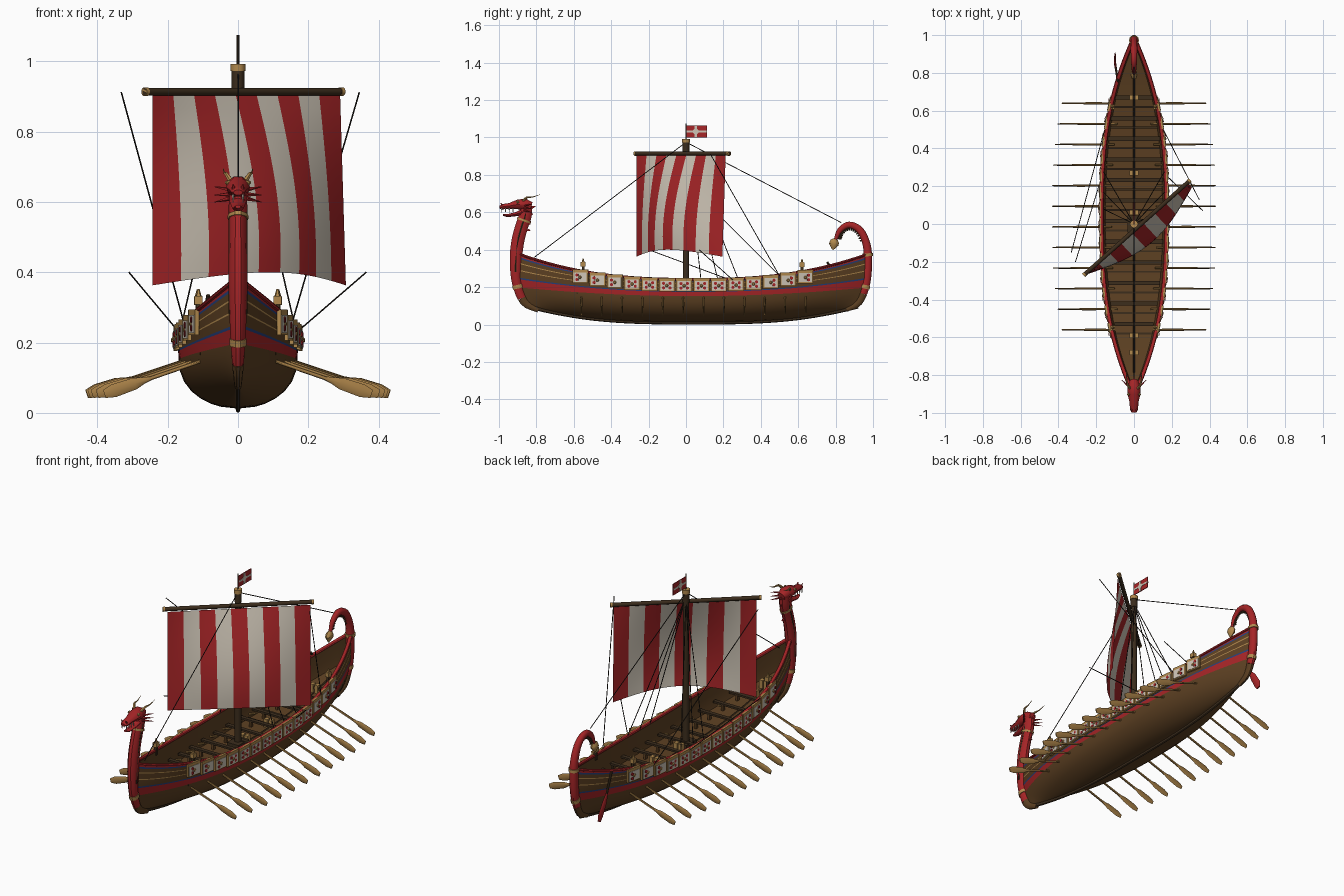
import bpy, bmesh, math
from mathutils import Vector as V, Matrix as M

if "Cube" in bpy.data.objects:
    bpy.data.objects.remove(bpy.data.objects["Cube"])

COLOURS = {
    "hull_brown": (0.108, 0.051, 0.016), "dark_wood": (0.045, 0.026, 0.012),
    "red": (0.38, 0.018, 0.02), "sail_white": (0.62, 0.56, 0.47),
    "gold": (0.44, 0.25, 0.075), "blue": (0.02, 0.05, 0.19),
    "oar_tan": (0.37, 0.205, 0.06), "rope_black": (0.018, 0.014, 0.011)}
NAMES = list(COLOURS)
for n, c in COLOURS.items():
    bpy.data.materials.new(n).diffuse_color = (*c, 1)
BROWN, DARK, RED, WHITE, GOLD, BLUE, TAN, ROPE = range(8)


class Part:
    """Collects pieces of geometry into one named object."""
    def __init__(self, name):
        self.name, self.bm = name, bmesh.new()

    def sweep(self, pts, radii, mat, n=8, ref=(1, 0, 0)):
        """Elliptical tube; radii = one number or (side, normal) per point."""
        pts, bm, rings = [V(p) for p in pts], self.bm, []
        if not isinstance(radii, list):
            radii = [(radii, radii)] * len(pts)
        for i, p in enumerate(pts):
            t = (pts[min(i + 1, len(pts) - 1)] - pts[max(i - 1, 0)]).normalized()
            r = V(ref) if abs(V(ref).dot(t)) < 0.95 else V((0, 0, 1))
            side = (r - t * r.dot(t)).normalized()
            nor = t.cross(side)
            a, b = radii[i]
            rings.append([bm.verts.new(p + side * a * math.cos(k * math.tau / n)
                          + nor * b * math.sin(k * math.tau / n)) for k in range(n)])
        faces = [bm.faces.new((r0[k], r0[(k + 1) % n], r1[(k + 1) % n], r1[k]))
                 for r0, r1 in zip(rings, rings[1:]) for k in range(n)]
        faces += [bm.faces.new(rings[0][::-1]), bm.faces.new(rings[-1])]
        for f in faces:
            f.material_index = mat

    def box(self, c, size, mat, yaw=0.0):
        mx = M.Translation(c) @ M.Rotation(yaw, 4, 'Z') @ M.Diagonal((*size, 1))
        for v in bmesh.ops.create_cube(self.bm, size=1, matrix=mx)['verts']:
            for f in v.link_faces:
                f.material_index = mat

    def grid(self, fn, us, vs, matfn):
        rows = [[self.bm.verts.new(fn(u, v)) for u in us] for v in vs]
        for j in range(len(vs) - 1):
            for i in range(len(us) - 1):
                f = self.bm.faces.new((rows[j][i], rows[j][i + 1], rows[j + 1][i + 1], rows[j + 1][i]))
                f.material_index = matfn((us[i] + us[i + 1]) / 2, (vs[j] + vs[j + 1]) / 2)

    def done(self, smooth=True):
        bmesh.ops.recalc_face_normals(self.bm, faces=self.bm.faces)
        me = bpy.data.meshes.new(self.name)
        self.bm.to_mesh(me)
        self.bm.free()
        for n in NAMES:
            me.materials.append(bpy.data.materials[n])
        ob = bpy.data.objects.new(self.name, me)
        bpy.context.collection.objects.link(ob)
        if smooth:
            bpy.ops.object.select_all(action='DESELECT')
            ob.select_set(True)
            bpy.context.view_layer.objects.active = ob
            bpy.ops.object.shade_smooth_by_angle(angle=math.radians(40))


def curve(pts, sub=4):
    """Catmull-Rom through a few points (any dimension)."""
    p = [V(q) for q in pts]
    p = [2 * p[0] - p[1]] + p + [2 * p[-1] - p[-2]]
    out = []
    for i in range(1, len(p) - 2):
        for k in range(sub):
            t = k / sub
            out.append(0.5 * (2 * p[i] + (p[i + 1] - p[i - 1]) * t
                       + (2 * p[i - 1] - 5 * p[i] + 4 * p[i + 1] - p[i + 2]) * t * t
                       + (3 * p[i] - p[i - 1] - 3 * p[i + 1] + p[i + 2]) * t ** 3))
    return out + [p[-2]]


def lin(a, b, n):
    return [a + (b - a) * i / n for i in range(n + 1)]


# Hull shape: s runs bow (-1) to stern (1), u runs keel (0), belt (1), rim (2)
def width(s): return 0.006 + 0.163 * max(0, 1 - abs(s) ** 2.6)
def keel_z(s): return 0.012 + 0.085 * abs(s) ** 3
def belt_z(s): return 0.152 + 0.045 * s * s
def rim_z(s): return 0.242 + 0.138 * abs(s) ** 2.5
def to_s(y): return (y - 0.04) / 0.94


def hull_pt(s, u, side=1, inset=0.0):
    k, b, r = keel_z(s), belt_z(s), rim_z(s)
    z = k + (b - k) * u if u < 1 else b + (r - b) * (u - 1)
    f = (1 - (1 - u) ** 2.2) ** (0.5 + 0.4 * s * s) if u < 1 else 1 + 0.03 * (u - 1)
    half = 0.86 + 0.08 * min(1, max(0, (z - 0.05) / 0.2))
    return V((side * max(0, width(s) * f - inset), 0.04 + s * half, z))


BANDS = [(1, BROWN), (1.25, RED), (1.3, BLUE), (1.5, BROWN), (1.53, GOLD),
         (1.71, BROWN), (1.74, GOLD), (1.86, BROWN), (1.91, BLUE), (2, RED)]
LEVELS = [0, 0.04, 0.1, 0.2, 0.35, 0.55, 0.78] + [b for b, _ in BANDS]
S = lin(-1, 1, 48)
hull, lining, rim = Part("hull"), Part("hull_lining"), Part("gunwale")
for sd in (-1, 1):
    hull.grid(lambda s, u: hull_pt(s, u, sd), S, LEVELS,
              lambda s, u: next(m for b, m in BANDS if u <= b))
    lining.grid(lambda s, u: hull_pt(s, u, sd, 0.011), S, [0.5, 1, 1.5, 2], lambda s, u: BROWN)
    rim.sweep([hull_pt(s, 2, sd, 0.003) for s in S], [(0.011, 0.007)] * len(S), RED)
bmesh.ops.remove_doubles(hull.bm, verts=hull.bm.verts, dist=0.0002)
for p in (hull, lining, rim):
    p.done()

keel = Part("keel")
keel.sweep([hull_pt(s, 0) for s in S], [(0.007, 0.012)] * len(S), DARK)
keel.done()

# Deck with plank seams, ribs and rowing benches
OAR_Y = [-0.56 + 0.109 * i for i in range(12)]
def deck_z(s): return 0.125 + 0.12 * abs(s) ** 2.5
deck = Part("deck")
deck.grid(lambda s, x: V((x * (width(s) - 0.008), 0.04 + s * 0.93, deck_z(s))),
          S, [-1, 1], lambda s, x: BROWN)
deck.sweep([(0, 0.04 + s * 0.9, deck_z(s) + 0.001) for s in S[2:-2]], 0.004, DARK, 4)
deck.done(False)
bench = Part("benches")
for y in OAR_Y:
    s = to_s(y)
    bench.box((0, y + 0.03, deck_z(s) + 0.035), (2 * width(s) - 0.03, 0.022, 0.01), DARK)
    bench.box((0, y - 0.02, deck_z(s) + 0.004), (2 * width(s) - 0.02, 0.01, 0.008), DARK)
    for sd in (-1, 1):
        bench.box((sd * width(s) * 0.5, y + 0.03, deck_z(s) + 0.015), (0.012, 0.016, 0.03), BROWN)
bench.done(False)
fit = Part("deck_fittings")
for y in (-0.68, -0.59, 0.06, 0.27, 0.67):
    for x in (-0.014, 0.014):
        fit.box((x, y, deck_z(to_s(y)) + 0.025), (0.02, 0.026, 0.045), GOLD)
fit.box((0, 0, 0.14), (0.07, 0.09, 0.04), DARK)
# Corner posts with gold heads
for sd in (-1, 1):
    for y in (-0.55, 0.62):
        x, z = sd * (width(to_s(y)) - 0.008), rim_z(to_s(y)) - 0.006
        fit.box((x, y, z + 0.02), (0.014, 0.014, 0.07), DARK)
        fit.box((x, y, z + 0.042), (0.022, 0.026, 0.024), GOLD)
        fit.sweep([(x, y, z + 0.052), (x, y, z + 0.074)], [(0.009, 0.009), (0.003, 0.003)], GOLD, 6)
fit.done(False)

# Shields and oars on both sides
shields, oars = Part("shields"), Part("oars")
for sd in (-1, 1):
    for i in range(14):
        y = -0.565 + 0.0925 * i
        s = to_s(y)
        slope = (width(s + 0.02) - width(s - 0.02)) / 0.0376
        yaw, z, x = -sd * math.atan(slope), rim_z(s) - 0.03, width(s) + 0.009
        out = V((sd, -slope, 0)).normalized()
        c = V((sd * x, y, z))
        shields.box(c, (0.011, 0.085, 0.072), GOLD, yaw)
        shields.box(c + out * 0.005 - V((0, 0, 0.005)), (0.005, 0.07, 0.05), WHITE, yaw)
        for ang in range(4):
            a = math.radians(45 + 90 * ang)
            q = c + out * 0.008 + V((0, math.cos(a) * 0.024, math.sin(a) * 0.017 - 0.005))
            shields.sweep([q - out * 0.002, q + out * 0.001], 0.009, RED, 6)
        q = c - V((0, 0, 0.005))
        shields.sweep([q + out * 0.005, q + out * 0.012], [(0.011, 0.011), (0.005, 0.005)], GOLD, 8)
    for y in OAR_Y:
        h = width(to_s(y))
        prof = [(-0.05, 0.005, 0.005), (0.13, 0.006, 0.006), (0.15, 0.005, 0.009),
                (0.175, 0.004, 0.017), (0.235, 0.004, 0.019), (0.262, 0.003, 0.012)]
        oars.sweep([(sd * (h + d), y, 0.143 - 0.34 * d) for d, _, _ in prof],
                   [(a, b) for _, a, b in prof], TAN, 8, (0, 1, 0))
shields.done(False)
oars.done()


# Stem posts: rows of y, z, half width, half depth; brown below split, red above
def stem(name, rows, split):
    r = curve(rows)
    p = Part(name)
    low = max(i for i, q in enumerate(r[:len(r) // 2]) if q[1] < split)
    for part, m in ((r[:low + 1], BROWN), (r[low:], RED)):
        p.sweep([(0, q[0], q[1]) for q in part], [(q[2], q[3]) for q in part], m, 10)
    return p, r


def collar(p, path, k, grow):
    a, b = path[k], path[k].lerp(path[k + 1], 0.7)
    p.sweep([(0, a[0], a[1]), (0, b[0], b[1])], [(a[2] + grow, a[3] + grow)] * 2, GOLD, 10)


neck, path = stem("bow_neck", [(-0.79, 0.075, 0.01, 0.012), (-0.865, 0.12, 0.015, 0.022),
    (-0.905, 0.22, 0.022, 0.026), (-0.91, 0.34, 0.026, 0.034), (-0.9, 0.44, 0.026, 0.036),
    (-0.88, 0.52, 0.025, 0.036), (-0.86, 0.58, 0.026, 0.036), (-0.855, 0.63, 0.026, 0.034)], 0.16)
grooves = path[10:-3]
for x in (-1.25, 1.25):   # dark grooves along the neck
    neck.sweep([(x * 0.018, q[0], q[1]) for q in grooves], [(0.004, 0.006)] * len(grooves), DARK, 6)
collar(neck, path, 7, 0.004)
collar(neck, path, 22, 0.004)
neck.done()

head = Part("dragon_head")
head.sweep([(0, -0.825, 0.635), (0, -0.86, 0.642), (0, -0.9, 0.642), (0, -0.945, 0.634), (0, -0.98, 0.63), (0, -0.997, 0.627)],
           [(0.02, 0.02), (0.034, 0.033), (0.034, 0.027), (0.023, 0.016), (0.022, 0.015), (0.013, 0.008)], RED, 10)
head.sweep([(0, -0.86, 0.605), (0, -0.91, 0.59), (0, -0.955, 0.582), (0, -0.978, 0.587)],
           [(0.024, 0.018), (0.02, 0.011), (0.016, 0.008), (0.008, 0.005)], RED, 8)
for sd in (-1, 1):
    horn = curve([(sd * 0.02, -0.87, 0.66), (sd * 0.034, -0.85, 0.68), (sd * 0.038, -0.82, 0.682), (sd * 0.042, -0.78, 0.695)], 3)
    head.sweep(horn, [(0.008 * (1 - i / 10),) * 2 for i in range(len(horn))], GOLD, 6)
    head.sweep([(sd * 0.026, -0.9, 0.654), (sd * 0.035, -0.905, 0.656)], [(0.009, 0.009), (0.004, 0.004)], GOLD, 8)
    for z in (0.6, 0.62, 0.643):  # cheek spikes
        head.sweep([(sd * 0.024, -0.865, 0.61 + (z - 0.6) * 0.6), (sd * 0.066, -0.825, z)], [(0.007, 0.007), (0.001, 0.001)], RED, 5)
    for y in (-0.985, -0.965, -0.945, -0.925):  # fangs
        head.sweep([(sd * 0.014, y, 0.622), (sd * 0.014, y, 0.598)], [(0.004, 0.004), (0.001, 0.001)], WHITE, 5)
    head.sweep([(sd * 0.012, -0.982, 0.636), (sd * 0.014, -0.99, 0.65)], [(0.006, 0.006), (0.002, 0.002)], RED, 6)
for z in (0.5, 0.54, 0.58, 0.62):  # mane
    head.sweep([(0, -0.842, z), (0, -0.805 - (0.62 - z) * 0.3, z + 0.012)], [(0.006, 0.014), (0.001, 0.002)], RED, 6)
head.done()

# Stern post curling forward over the deck
stern, path = stem("stern_curl", [(0.86, 0.08, 0.01, 0.012), (0.925, 0.12, 0.015, 0.02),
    (0.962, 0.22, 0.02, 0.024), (0.972, 0.34, 0.022, 0.024), (0.965, 0.43, 0.02, 0.022),
    (0.93, 0.505, 0.018, 0.02), (0.872, 0.533, 0.016, 0.018), (0.823, 0.505, 0.013, 0.015),
    (0.8, 0.455, 0.009, 0.01)], 0.17)
ctr = V((0, 0.875, 0.44))
for q in path[17:-1]:       # inner crest
    b = V((0, q[0], q[1]))
    d = (ctr - b).normalized()
    stern.sweep([b + d * 0.01, b + d * 0.03], [(0.006, 0.009), (0.002, 0.003)], DARK, 5)
collar(stern, path, 7, 0.004)
collar(stern, path, 13, 0.005)
stern.sweep([(0, 0.802, 0.46), (0, 0.795, 0.445), (0, 0.79, 0.428), (0, 0.785, 0.4)],
            [(0.006, 0.008), (0.016, 0.024), (0.018, 0.026), (0.003, 0.004)], GOLD, 8)
stern.done()

# Steering oar
rud = Part("steering_oar")
rud.sweep([(-0.085, 0.755, 0.335), (-0.097, 0.83, 0.2)], 0.006, DARK, 8)
rud.sweep([(-0.097, 0.825, 0.21), (-0.1, 0.85, 0.17), (-0.1, 0.885, 0.11), (-0.1, 0.895, 0.085)],
          [(0.005, 0.008), (0.006, 0.02), (0.005, 0.023), (0.004, 0.014)], RED, 8)
rud.done()

# Mast, yard and flag
mast = Part("mast")
mast.sweep([(0, 0, 0.1), (0, 0, 0.93)], [(0.018, 0.018), (0.014, 0.014)], DARK, 12)
mast.sweep([(0, 0, 0.925), (0, 0, 0.974)], 0.018, DARK, 12)
mast.sweep([(0, 0, 0.973), (0, 0, 0.993)], 0.021, GOLD, 12)
mast.sweep([(0, 0, 0.98), (0, 0, 1.075)], 0.004, DARK, 6)
N = V((0.68, -0.735, 0))
A, B = V((-0.267, -0.272, 0.914)), V((0.298, 0.232, 0.914))
mast.sweep([A, B], 0.011, DARK, 10)
for p, q in ((A, B), (B, A)):
    mast.sweep([p, p.lerp(q, 0.015)], 0.0125, GOLD, 10)
mast.done()
flag = Part("flag")
flag.box((0, 0.058, 1.032), (0.004, 0.11, 0.062), RED)
flag.box((0, 0.052, 1.032), (0.007, 0.012, 0.06), WHITE)
flag.box((0, 0.058, 1.032), (0.007, 0.108, 0.01), WHITE)
flag.sweep([(-0.0035, 0.052, 1.032), (0.0035, 0.052, 1.032)], 0.021, WHITE, 4)
flag.done(False)


# Billowing striped sail
def sail_pt(u, v):
    p = A.lerp(B, 0.03 + 0.945 * u)
    bulge = 0.01 + 0.09 * math.sin(math.pi * u) * math.sin(v * 0.6 * math.pi) + 0.024 * v * u
    p = p + N * bulge
    p.z = 0.903 - v * (0.54 - 0.037 * math.sin(math.pi * u))
    return p


sail = Part("sail")
sail.grid(sail_pt, lin(0, 1, 27), lin(0, 1, 14), lambda u, v: RED if int(u * 9) % 2 == 0 else WHITE)
sail.done()

# Rigging: stays, braces, sheets and shrouds
rig = Part("rigging")
ropes = [((0, 0, 0.975), (0, -0.81, 0.36)), ((0, 0, 0.975), (0, 0.83, 0.545)),
         ((-0.332, -0.15, 0.912), (-0.155, 0.5, 0.26)), ((0.345, 0.13, 0.912), (0.155, 0.5, 0.26)),
         ((-0.31, -0.2, 0.4), (-0.168, 0.26, 0.23)), ((0.365, 0.07, 0.4), (0.168, 0.26, 0.23))]
for sd in (-1, 1):
    ropes += [((0, 0, 0.95), (sd * 0.163, y, 0.24)) for y in (0.08, 0.17, 0.28)]
for a, b in ropes:
    rig.sweep([a, b], 0.0023, ROPE, 5)
rig.done()

for m in bpy.data.materials:
    if m.users and not m.is_grease_pencil:
        m.use_nodes = True
        m.node_tree.nodes["Principled BSDF"].inputs["Base Color"].default_value = m.diffuse_color
